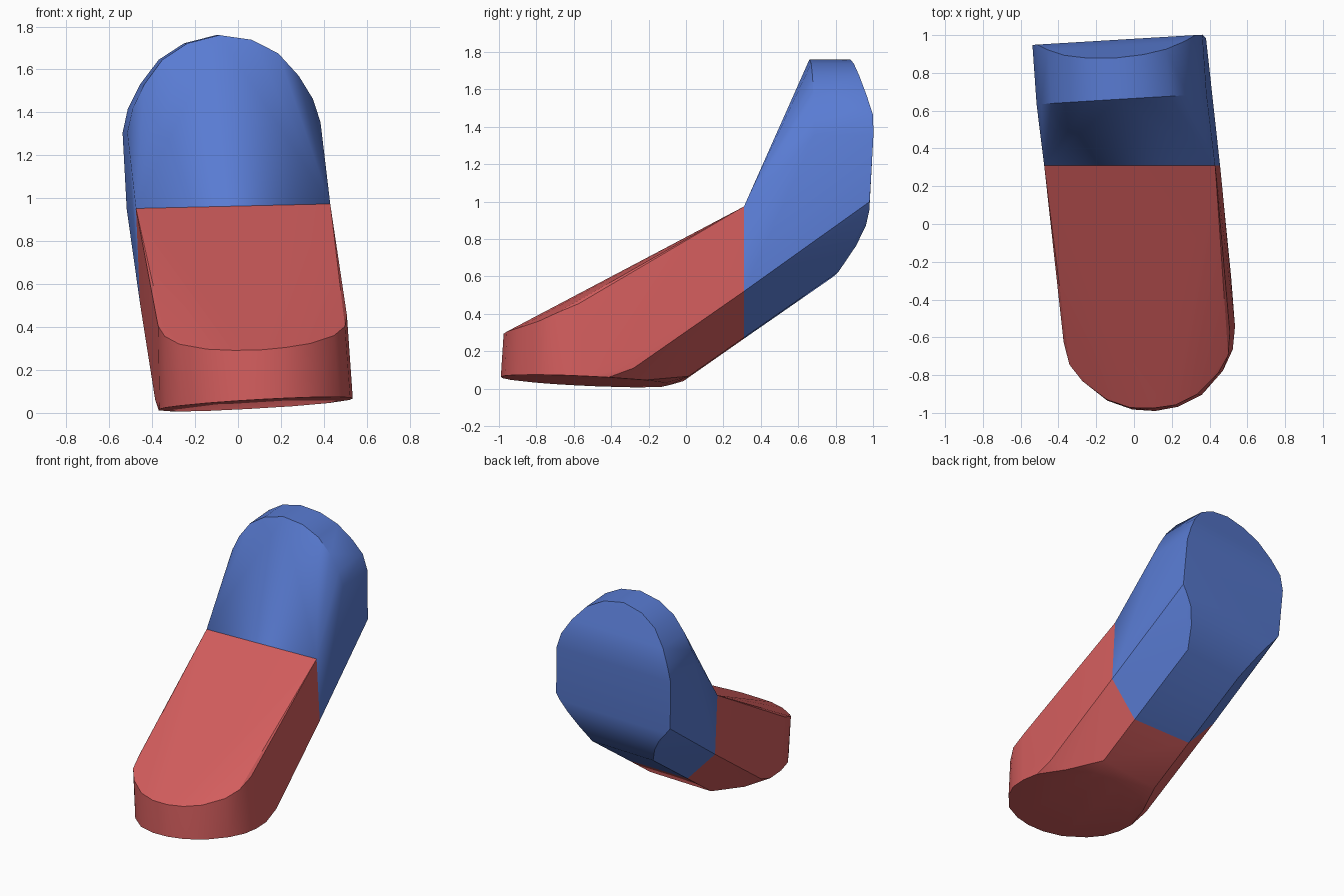
import bpy, bmesh, math
from mathutils import Vector

if "Cube" in bpy.data.objects:
    bpy.data.objects.remove(bpy.data.objects["Cube"], do_unlink=True)

CUT = 0.31  # y of the plane where the two halves meet


def material(name, rgb):
    m = bpy.data.materials.new(name)
    m.use_nodes = True
    col = (*rgb, 1.0)
    m.diffuse_color = col
    m.node_tree.nodes["Principled BSDF"].inputs["Base Color"].default_value = col
    return m


def place(u, v, w):
    # slight turn and tilt of the whole body
    return Vector((0.047 + u - 0.07 * v - 0.05 * w, v + 0.06 * u, w + 0.055 * u))


def mirrored(points):
    out = []
    for u, v, w in points:
        out.append(place(u, v, w))
        if u:
            out.append(place(-u, v, w))
    return out


def cut_ring():
    # hexagonal section: half width, height, slope of the surface it lies on
    ring = []
    for half, height, slope in ((0.45, 0.963, 0.525), (0.453, 0.514, 0.7), (0.24, 0.27, 0.7)):
        for u in (half, -half):
            dv = -0.06 * u
            ring.append(place(u, CUT + dv, height + slope * dv))
    return ring


def hull_part(name, points, mat):
    bm = bmesh.new()
    for p in points:
        bm.verts.new(p)
    res = bmesh.ops.convex_hull(bm, input=bm.verts)
    loose = [v for v in bm.verts if not v.link_faces]
    bmesh.ops.delete(bm, geom=loose, context='VERTS')
    # open the hidden joint between the halves
    joint = [f for f in bm.faces if all(abs(v.co.y - CUT) < 1e-4 for v in f.verts)]
    bmesh.ops.delete(bm, geom=joint, context='FACES')
    bmesh.ops.recalc_face_normals(bm, faces=bm.faces)
    # make sure normals point outward
    centre = sum((v.co for v in bm.verts), Vector()) / len(bm.verts)
    if sum((f.calc_center_median() - centre).dot(f.normal) for f in bm.faces) < 0:
        bmesh.ops.reverse_faces(bm, faces=bm.faces)
    me = bpy.data.meshes.new(name)
    bm.to_mesh(me)
    bm.free()
    me.materials.append(mat)
    ob = bpy.data.objects.new(name, me)
    bpy.context.collection.objects.link(ob)
    bpy.ops.object.select_all(action='DESELECT')
    ob.select_set(True)
    bpy.context.view_layer.objects.active = ob
    bpy.ops.object.shade_smooth_by_angle(angle=math.radians(30))
    return ob


red = material("red", (0.65, 0.11, 0.11))
blue = material("blue", (0.10, 0.20, 0.65))

# Front half: flat rounded sole, rounded toe rim, chamfered underside
sole = [(0, -0.99), (0.12, -0.975), (0.25, -0.92), (0.37, -0.80), (0.43, -0.69),
        (0.45, -0.57), (0.445, -0.44), (0.36, -0.24), (0.20, -0.12), (0, -0.09)]
front = [(u, v, 0.035 - 0.05 * (v + 0.42)) for u, v in sole]
front += [(0, -0.975, 0.293), (0.12, -0.965, 0.298), (0.24, -0.915, 0.31),
          (0.36, -0.81, 0.34), (0.42, -0.72, 0.38), (0.44, -0.60, 0.43)]
front += [(0.45, -0.307, 0.085), (0.24, 0.0, 0.053)]
hull_part("front_half", mirrored(front) + cut_ring(), red)

# Back half: arched top with a bevelled back, rounded lower back corners
arch = [(0, 1.76), (0.15, 1.73), (0.27, 1.66), (0.36, 1.55), (0.42, 1.44), (0.45, 1.33)]
back = [(u, 0.66, w) for u, w in arch]
back += [(u, min(0.975, 0.88 + 0.31 * (1.755 - w)), w) for u, w in arch]
back += [(0.45, 0.955, 0.975), (0.42, 0.955, 0.93), (0.36, 0.94, 0.85),
         (0.30, 0.89, 0.745), (0.24, 0.80, 0.61)]
hull_part("back_half", mirrored(back) + cut_ring(), blue)
